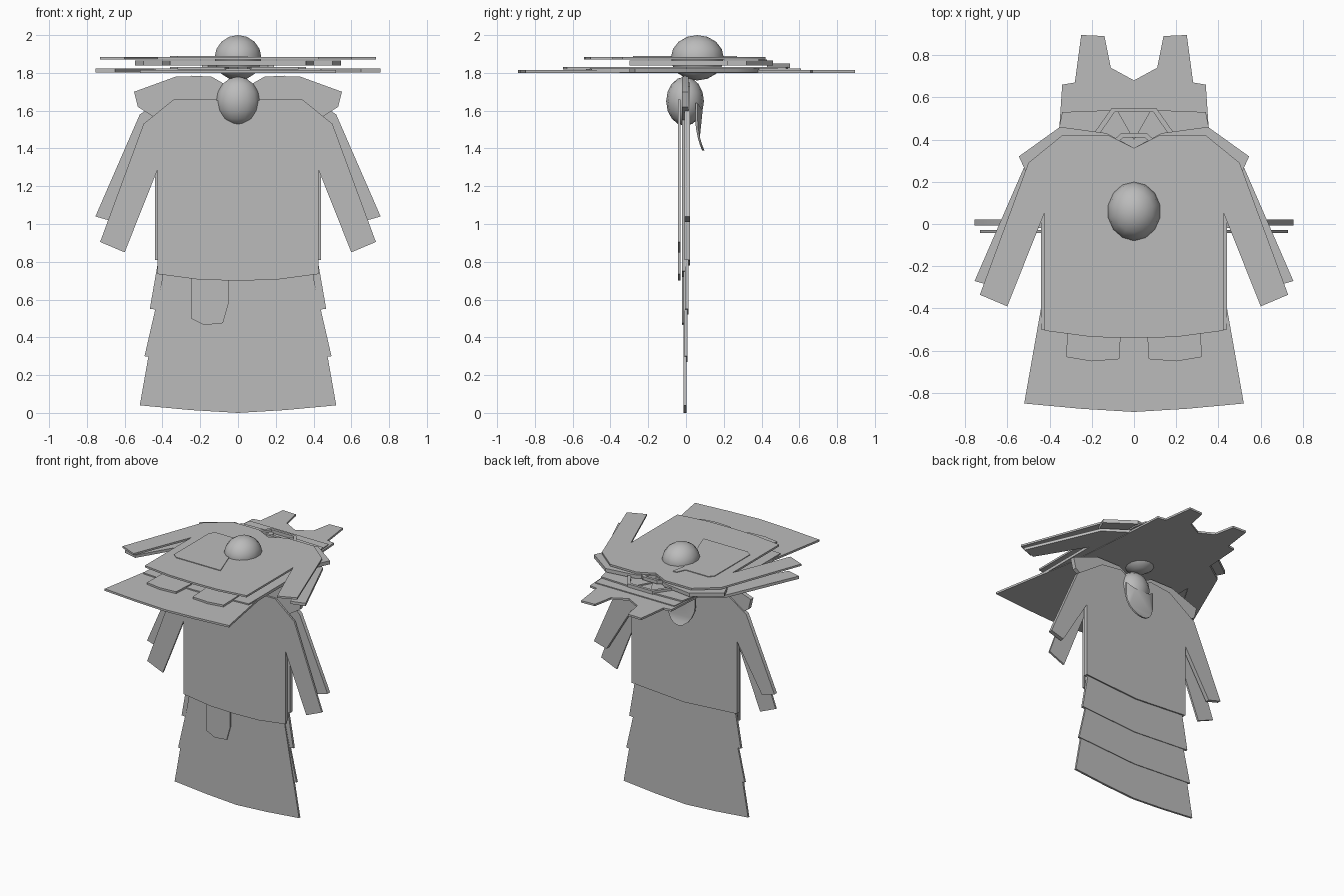
import bpy, bmesh, math
from mathutils import Vector

if "Cube" in bpy.data.objects:
    bpy.data.objects.remove(bpy.data.objects["Cube"])

grey = bpy.data.materials.new("cloth_grey")
grey.diffuse_color = (0.5, 0.5, 0.5, 1)
grey.use_nodes = True
grey.node_tree.nodes["Principled BSDF"].inputs["Base Color"].default_value = grey.diffuse_color


def finish(ob, angle=35):
    ob.data.materials.append(grey)
    bpy.ops.object.select_all(action='DESELECT')
    ob.select_set(True)
    bpy.context.view_layer.objects.active = ob
    bpy.ops.object.shade_smooth_by_angle(angle=math.radians(angle))


def sheet(name, pts, place, d0, d1):
    """Extrude a closed outline between two depths; place maps (u, v, depth) to space."""
    bm = bmesh.new()
    verts = [bm.verts.new(place(u, v, d0)) for u, v in pts]
    face = bm.faces.new(verts)
    r = bmesh.ops.extrude_face_region(bm, geom=[face])
    move = Vector(place(0, 0, d1)) - Vector(place(0, 0, d0))
    bmesh.ops.translate(bm, verts=[g for g in r["geom"] if isinstance(g, bmesh.types.BMVert)], vec=move)
    bmesh.ops.triangulate(bm, faces=[f for f in bm.faces if len(f.verts) > 4])
    bmesh.ops.recalc_face_normals(bm, faces=bm.faces)
    me = bpy.data.meshes.new(name)
    bm.to_mesh(me)
    bm.free()
    ob = bpy.data.objects.new(name, me)
    bpy.context.collection.objects.link(ob)
    finish(ob)
    return ob


def mirror(half):
    return half + [(-u, v) for u, v in reversed(half) if u > 0]


def standing(u, v, d):
    return (u, d, v)


def lying(shift):
    return lambda u, v, d: (u, v - shift, d)


def ball(name, loc, size):
    bpy.ops.mesh.primitive_uv_sphere_add(segments=14, ring_count=8, radius=1, location=loc)
    ob = bpy.context.object
    ob.name = name
    ob.scale = size
    bpy.ops.object.transform_apply(location=False, rotation=False, scale=True)
    finish(ob, 60)
    return ob


# Garment outlines (right half, in x and height)
shirt = mirror([(0, 1.60), (0.12, 1.66), (0.34, 1.66), (0.50, 1.53), (0.73, 0.905), (0.60, 0.85),
                (0.425, 1.29), (0.425, 0.735), (0.20, 0.705), (0, 0.70)])
jacket = mirror([(0, 1.66), (0.13, 1.75), (0.30, 1.73), (0.52, 1.58), (0.755, 1.04), (0.65, 1.01),
                 (0.44, 1.36), (0.44, 0.81), (0, 0.78)])
tee = mirror([(0, 1.70), (0.14, 1.78), (0.33, 1.78), (0.55, 1.70), (0.53, 1.62), (0.42, 1.58),
              (0.42, 1.05), (0.52, 1.08), (0.45, 0.82), (0, 0.80)])
dress = mirror([(0, 1.57), (0.11, 1.63), (0.14, 1.78), (0.25, 1.785), (0.28, 1.56), (0.34, 1.55),
                (0.36, 1.25), (0.40, 0.72), (0.52, 0.04), (0.25, 0.015), (0, 0.0)])
trousers = mirror([(0, 1.22), (0.30, 1.22), (0.32, 0.48), (0.20, 0.46), (0.07, 0.47), (0.05, 0.80), (0, 0.83)])


def tier(bottom, half):
    return mirror([(0, 1.5), (0.33, 1.5), (0.38, bottom + 0.5), (half, bottom), (0, bottom - 0.03)])


# Standing stack
sheet("front_shirt", shirt, standing, -0.042, -0.028)
sheet("jacket", jacket, standing, -0.008, 0.022)
sheet("short_sleeve_top", mirror([(0, 1.70), (0.14, 1.78), (0.33, 1.78), (0.55, 1.70), (0.53, 1.62),
      (0.42, 1.55), (0.42, 0.75), (0, 0.72)]), standing, -0.02, 0.012)
sheet("long_dress", dress, standing, -0.014, 0.002)
sheet("skirt_tier_low", tier(0.30, 0.495), standing, -0.008, 0.007)
sheet("skirt_tier_mid", tier(0.55, 0.467), standing, -0.006, 0.012)
sheet("skirt_tier_high", tier(0.81, 0.437), standing, 0.0, 0.02)
sheet("trouser_leg", [(-0.25, 1.2), (-0.25, 0.50), (-0.18, 0.465), (-0.08, 0.475), (-0.05, 0.58), (-0.05, 1.2)],
      standing, -0.022, 0.004)

# Lying stack
sheet("lying_dress", dress, lying(0.89), 1.80, 1.815)
sheet("lying_tier", tier(0.42, 0.445), lying(0.89), 1.812, 1.822)
sheet("lying_jacket", jacket, lying(1.31), 1.803, 1.824)
sheet("lying_yoke", mirror([(0, 0.40), (0.08, 0.54), (0.34, 0.53), (0.36, 0.43), (0.36, 0.0), (0, 0.0)]),
      lying(0), 1.822, 1.832)
sheet("lying_trousers", trousers, lying(1.11), 1.818, 1.832)
sheet("lying_short_sleeve_top", mirror([(0, 0.36), (0.13, 0.43), (0.35, 0.46), (0.545, 0.32), (0.50, 0.22),
      (0.40, 0.25), (0.36, -0.30), (0, -0.30)]), lying(0), 1.838, 1.865)
sheet("lying_shirt", shirt, lying(1.24), 1.870, 1.884)

# Flap showing through the top shirt
sheet("shirt_flap", [(-0.36, 0.17), (-0.33, 0.205), (-0.14, 0.205), (-0.11, 0.27), (-0.08, 0.27), (-0.10, 0.17),
      (-0.05, 0.0), (0.05, -0.28), (-0.32, -0.28), (-0.36, -0.25)], lying(0), 1.876, 1.889)

# Collar bands, open at the front
for i, (w, top, z) in enumerate([(0.19, 0.55, 1.845), (0.11, 0.43, 1.865)]):
    k = 0.03
    low = top - 0.12 if i == 0 else 0.385
    sheet("collar_band", [(-w, low), (-w * 0.55, top), (w * 0.55, top), (w, low), (w - k, low),
          (w * 0.55 - k * 0.4, top - 0.02), (-w * 0.55 + k * 0.4, top - 0.02), (-w + k, low)],
          lying(0), z - 0.02, z + 0.005)

# Rounded caps
ball("standing_cap", (0, -0.005, 1.65), (0.118, 0.10, 0.13))
ball("top_cap", (0, 0.06, 1.88), (0.127, 0.14, 0.12))

# Crescent brim hanging behind the standing cap
brim = sheet("cap_brim", [(0.12 * math.cos(a), 1.56 + 0.17 * math.sin(a))
             for a in [math.pi + math.pi * i / 10 for i in range(11)]]
             + [(0.12, 1.64), (0.06, 1.60), (-0.06, 1.60), (-0.12, 1.64)], standing, 0.0, 0.012)
for v in brim.data.vertices:
    v.co.y += 0.085 - 2.5 * v.co.x ** 2
